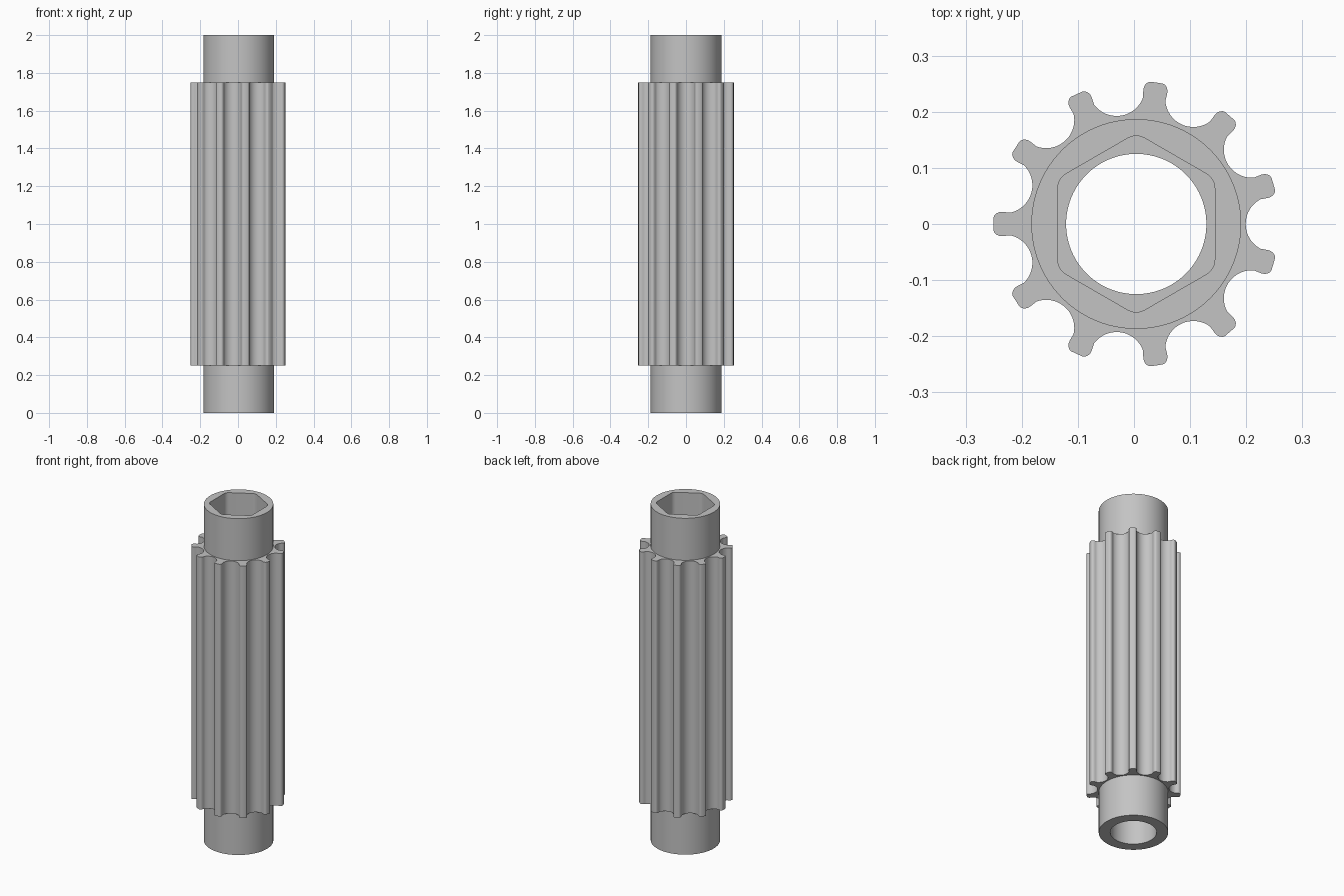
import bpy, bmesh, math
from mathutils import Vector

cube = bpy.data.objects.get("Cube")
if cube:
    bpy.data.objects.remove(cube, do_unlink=True)

TEETH = 11
CENTRE_X = 0.004
HEX_FLOOR = 1.0


def polar(r, a):
    return Vector((r * math.cos(a), r * math.sin(a)))


def circle(r, n=96):
    return [polar(r, 2 * math.pi * i / n) for i in range(n)]


def rounded_hexagon(apothem, fillet, steps=6):
    pts = []
    for k in range(6):
        mid = math.radians(30 + 60 * k)
        hub = polar((apothem - fillet) / math.cos(math.pi / 6), mid)
        for s in range(steps + 1):
            pts.append(hub + polar(fillet, mid + math.pi / 3 * (s / steps - 0.5)))
    return pts


def gear_outline():
    half_pitch = math.pi / TEETH
    scoop = polar(0.245, half_pitch)
    # half a tooth: rounded tip, then the scooped root
    half = [Vector(p) for p in ((0.2545, 0.011), (0.2528, 0.0155), (0.249, 0.019),
                                (0.244, 0.0212), (0.238, 0.0215), (0.231, 0.0208))]
    start, end = math.radians(258), math.pi + half_pitch
    half += [scoop + polar(0.05, start + (end - start) * s / 10) for s in range(11)]
    tooth = [Vector((p.x, -p.y)) for p in reversed(half[:-1])] + half
    pts = []
    for k in range(TEETH):
        a = math.pi + k * 2 * half_pitch
        pts += [Vector((p.x * math.cos(a) - p.y * math.sin(a),
                        p.x * math.sin(a) + p.y * math.cos(a))) for p in tooth]
    return pts


bm = bmesh.new()


def ring(profile, z):
    verts = [bm.verts.new((p.x + CENTRE_X, p.y, z)) for p in profile]
    edges = [bm.edges.new((v, verts[(i + 1) % len(verts)])) for i, v in enumerate(verts)]
    return verts, edges


def wall(a, b):
    n = len(a[0])
    for i in range(n):
        j = (i + 1) % n
        bm.faces.new((a[0][i], a[0][j], b[0][j], b[0][i]))


def annulus(a, b):
    bmesh.ops.triangle_fill(bm, use_beauty=True, edges=a[1] + b[1])


journal, bore, gear = circle(0.187), circle(0.125), gear_outline()
hexagon = rounded_hexagon(0.14, 0.03)

# outer skin: lower journal, toothed section, upper journal
base, low_neck = ring(journal, 0), ring(journal, 0.25)
gear_low, gear_high = ring(gear, 0.25), ring(gear, 1.75)
high_neck, top = ring(journal, 1.75), ring(journal, 2)
# inner skin: hexagonal socket above a round bore
hex_top, hex_floor = ring(hexagon, 2), ring(hexagon, HEX_FLOOR)
bore_top, bore_base = ring(bore, HEX_FLOOR), ring(bore, 0)

for a, b in ((base, low_neck), (gear_low, gear_high), (high_neck, top),
             (hex_top, hex_floor), (bore_top, bore_base)):
    wall(a, b)
for a, b in ((low_neck, gear_low), (gear_high, high_neck), (top, hex_top),
             (hex_floor, bore_top), (bore_base, base)):
    annulus(a, b)
bmesh.ops.recalc_face_normals(bm, faces=bm.faces[:])

mesh = bpy.data.meshes.new("pinion_shaft")
bm.to_mesh(mesh)
bm.free()
shaft = bpy.data.objects.new("pinion_shaft", mesh)
bpy.context.collection.objects.link(shaft)

# plain grey metal
grey = bpy.data.materials.new("grey_metal")
grey.use_nodes = True
colour = (0.55, 0.55, 0.55, 1)
grey.diffuse_color = colour
grey.node_tree.nodes["Principled BSDF"].inputs["Base Color"].default_value = colour
mesh.materials.append(grey)

bpy.ops.object.select_all(action='DESELECT')
shaft.select_set(True)
bpy.context.view_layer.objects.active = shaft
bpy.ops.object.shade_smooth_by_angle(angle=math.radians(35))
